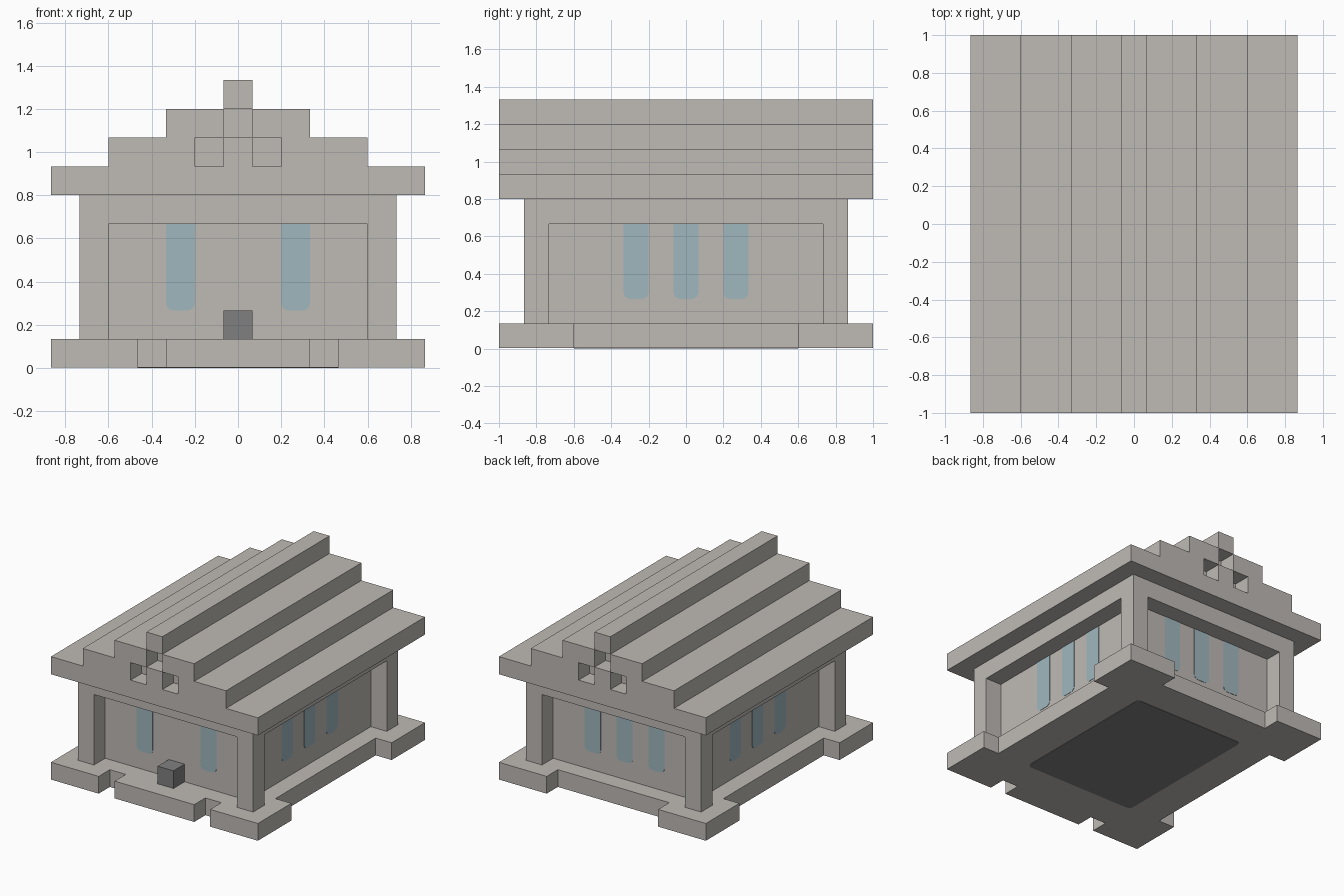
import bpy, bmesh
from math import sin, cos, pi
from mathutils import Matrix

if "Cube" in bpy.data.objects:
    bpy.data.objects.remove(bpy.data.objects["Cube"])

U = 2 / 15  # block size; all layout below is in blocks


def material(name, rgb):
    m = bpy.data.materials.new(name)
    m.use_nodes = True
    m.diffuse_color = (*rgb, 1)
    bsdf = next(n for n in m.node_tree.nodes if n.type == 'BSDF_PRINCIPLED')
    bsdf.inputs["Base Color"].default_value = (*rgb, 1)
    return m


stone = material("pale_stone", (0.52, 0.49, 0.46))
glass = material("window_blue", (0.35, 0.475, 0.515))
grey = material("mid_grey", (0.216, 0.216, 0.216))


def finish(name, bm, mat):
    bmesh.ops.recalc_face_normals(bm, faces=bm.faces)
    bmesh.ops.scale(bm, vec=(U, U, U), verts=bm.verts)
    mesh = bpy.data.meshes.new(name)
    bm.to_mesh(mesh)
    bm.free()
    mesh.materials.append(mat)
    obj = bpy.data.objects.new(name, mesh)
    bpy.context.collection.objects.link(obj)
    return obj


def box(name, lo, hi, mat):
    bm = bmesh.new()
    size = [b - a for a, b in zip(lo, hi)]
    mid = [(a + b) / 2 for a, b in zip(lo, hi)]
    bmesh.ops.create_cube(bm, size=1, matrix=Matrix.Translation(mid) @ Matrix.Diagonal((*size, 1)))
    return finish(name, bm, mat)


def prism(name, half, along, lo, hi, mat, shift=0):
    """Mirror a half outline in x, then extrude it along y or z."""
    outline = half + [(-x, v) for x, v in reversed(half)]
    bm = bmesh.new()
    place = (lambda x, v: (x + shift, lo, v)) if along == "y" else (lambda x, v: (x + shift, v, lo))
    face = bm.faces.new([bm.verts.new(place(x, v)) for x, v in outline])
    new = bmesh.ops.extrude_face_region(bm, geom=[face])["geom"]
    step = (0, hi - lo, 0) if along == "y" else (0, 0, hi - lo)
    bmesh.ops.translate(bm, vec=step, verts=[g for g in new if isinstance(g, bmesh.types.BMVert)])
    return finish(name, bm, mat)


def arc(x, v, r, start):
    return [(x + r * cos(start + i * pi / 8), v + r * sin(start + i * pi / 8)) for i in range(5)]


def carve(obj, lo, hi):
    """Cut a box out of an object and discard the cutter."""
    cutter = box("cutter", lo, hi, stone)
    mod = obj.modifiers.new("carve", 'BOOLEAN')
    mod.operation, mod.solver, mod.object = 'DIFFERENCE', 'EXACT', cutter
    bpy.context.view_layer.update()
    graph = bpy.context.evaluated_depsgraph_get()
    mesh = bpy.data.meshes.new_from_object(obj.evaluated_get(graph))
    obj.modifiers.clear()
    obj.data = mesh
    bpy.data.objects.remove(cutter)


E = 0.004  # tiny gap that keeps neighbouring cuts from sharing an edge
T = 0.02   # plate half thickness

# Notched base slab
prism("base", [(2.5, -7.5), (2.5, -6.5), (3.5, -6.5), (3.5, -7.5), (6.5, -7.5), (6.5, -4.5),
               (5.5, -4.5), (5.5, 4.5), (6.5, 4.5), (6.5, 7.5), (3.5, 7.5), (3.5, 6.5)],
      "z", T, 1, stone)

# Dark panel on the underside
prism("floor_panel", arc(3.25, -4.25, 0.25, -pi / 2) + arc(3.25, 4.25, 0.25, 0), "z", 0, 2 * T, grey)

# Body with recessed walls between corner pillars and a lintel
body = box("body", (-5.5, -6.5, 1), (5.5, 6.5, 6), stone)
for s in (-1, 1):
    y0, y1 = sorted((s * 5.5, s * 7))
    carve(body, (-4.5 + E, y0, 0.5), (4.5 - E, y1, 5))
    x0, x1 = sorted((s * 4.5, s * 6))
    carve(body, (x0, -5.5 + E, 0.5), (x1, 5.5 - E, 5))

# Stepped roof with three square holes in each gable
roof = prism("roof", [(6.5, 6), (6.5, 7), (4.5, 7), (4.5, 8), (2.5, 8), (2.5, 9), (0.5, 9), (0.5, 10)],
             "y", -7.5, 7.5, stone)
for s in (-1, 1):
    y0, y1 = sorted((s * 6.5, s * 8))
    for x, z in ((-1, 7), (1, 7), (0, 8)):
        carve(roof, (x - 0.5 + E, y0, z + E), (x + 0.5 - E, y1, z + 1 - E))

# Block in front of the wall
box("door_block", (-0.5, -6.5, 1), (0.5, -5.5, 2), grey)

# Tall windows, rounded at the bottom
pane = arc(0.25, 2.25, 0.25, -pi / 2) + [(0.5, 5)]
walls = (("front", 5.5, (-2, 2)), ("right", 4.5, (-2, 0, 2)),
         ("back", 5.5, (-2, 0, 2)), ("left", 4.5, (-2, 0, 2)))
for turn, (side, dist, spots) in enumerate(walls):
    # seen from the front, the +x wall is the model's own left
    label = {"right": "left", "left": "right"}.get(side, side)
    for n, x in enumerate(spots, 1):
        w = prism(f"{label}_window_{n}", pane, "y", -dist - T, -dist + T, glass, x)
        w.rotation_euler.z = turn * pi / 2
